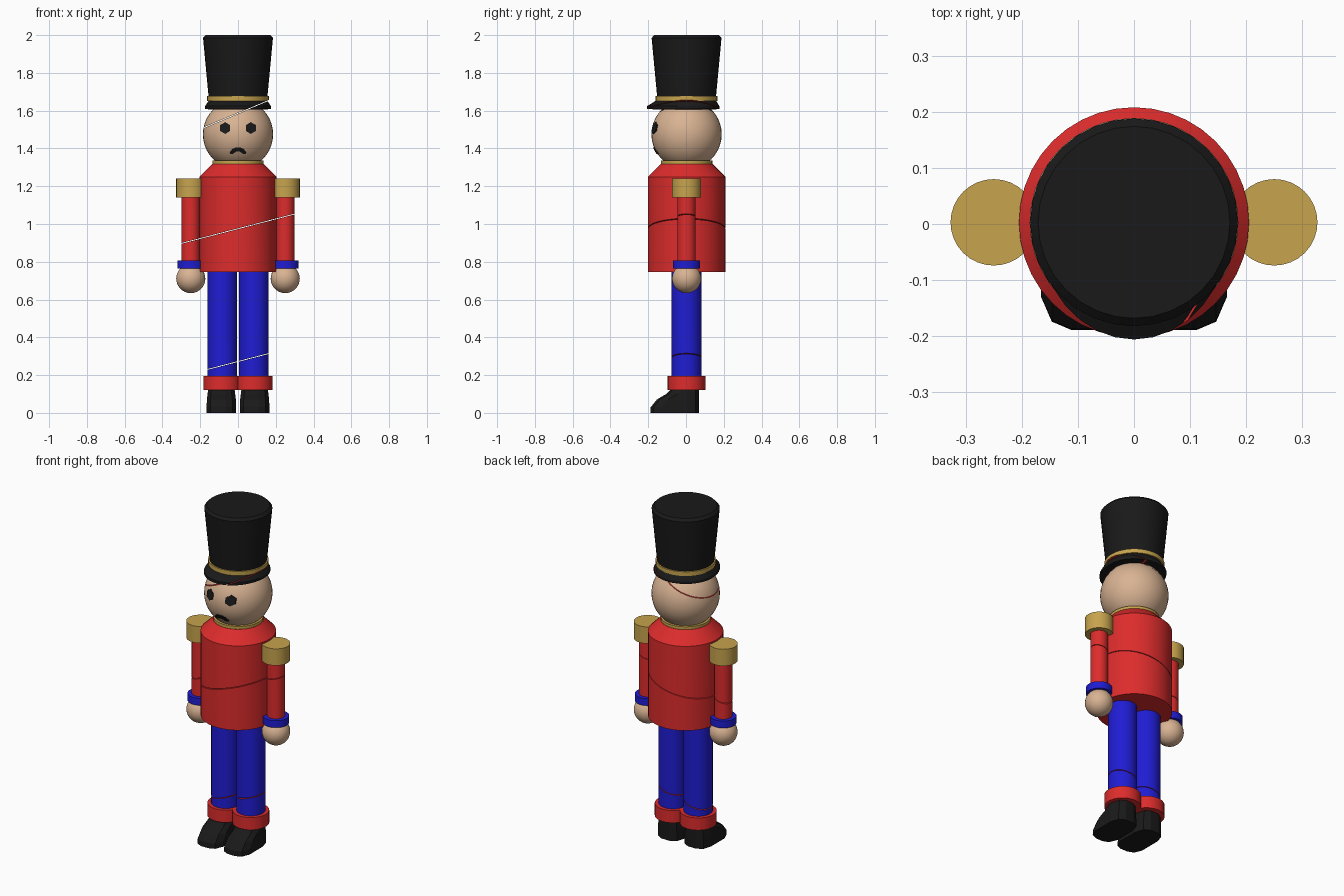
import bpy, bmesh, math
from mathutils import Vector

if "Cube" in bpy.data.objects:
    bpy.data.objects.remove(bpy.data.objects["Cube"])

CY = 0.003  # the body axis sits slightly behind y = 0


def material(name, rgb):
    m = bpy.data.materials.new(name)
    m.diffuse_color = (*rgb, 1)
    m.use_nodes = True
    m.node_tree.nodes["Principled BSDF"].inputs["Base Color"].default_value = m.diffuse_color
    return m


RED = material("red_paint", (0.72, 0.025, 0.025))
BLUE = material("blue_paint", (0.014, 0.012, 0.65))
GOLD = material("gold_paint", (0.57, 0.37, 0.075))
SKIN = material("skin_paint", (0.69, 0.45, 0.29))
BLACK = material("black_paint", (0.01, 0.01, 0.01))

# tilted hairline cuts: height at x = 0 and slope
HEAD_CUT, BODY_CUT, LEG_CUT = (1.586, 0.42), (0.975, 0.259), (0.272, 0.259)


def slit(bm, cut, half=0.002):
    """Remove a thin tilted slice and close both sides."""
    n = Vector((-cut[1], 0, 1)).normalized()
    p = Vector((0, 0, cut[0]))
    for s in (-half, half):
        bmesh.ops.bisect_plane(bm, geom=bm.verts[:] + bm.edges[:] + bm.faces[:],
                               plane_co=p + n * s, plane_no=n)
    inside = [f for f in bm.faces
              if abs((f.calc_center_median() - p).dot(n)) < half - 1e-5]
    if inside:
        bmesh.ops.delete(bm, geom=inside, context='FACES')
        rims = [e for e in bm.edges if e.is_boundary]
        for f in bmesh.ops.holes_fill(bm, edges=rims)["faces"]:
            f.material_index = 1


def finish(name, bm, mat, cut=None, smooth=True):
    bmesh.ops.recalc_face_normals(bm, faces=bm.faces[:])
    if cut:
        slit(bm, cut)
        bmesh.ops.recalc_face_normals(bm, faces=bm.faces[:])
    me = bpy.data.meshes.new(name)
    bm.to_mesh(me)
    bm.free()
    me.materials.append(mat)
    me.materials.append(RED)
    ob = bpy.data.objects.new(name, me)
    bpy.context.collection.objects.link(ob)
    if smooth:
        bpy.ops.object.select_all(action='DESELECT')
        ob.select_set(True)
        bpy.context.view_layer.objects.active = ob
        bpy.ops.object.shade_smooth_by_angle(angle=math.radians(30))
    return ob


def loft(rings):
    """Closed solid through a stack of point rings."""
    bm = bmesh.new()
    rows = [[bm.verts.new(p) for p in r] for r in rings]
    for a, b in zip(rows, rows[1:]):
        for i in range(len(a)):
            j = (i + 1) % len(a)
            bm.faces.new((a[i], a[j], b[j], b[i]))
    bm.faces.new(rows[0][::-1])
    bm.faces.new(rows[-1])
    return bm


def turned(name, profile, mat, x=0, cut=None, seg=32, front=None):
    """Lathe a (radius, z) profile; front stretches each ring towards -y."""
    rings = []
    for k, (r, z) in enumerate(profile):
        ring = []
        for i in range(seg):
            a = 2 * math.pi * i / seg
            y = r * math.sin(a)
            if front and y < 0:
                y *= front[k]
            ring.append((x + r * math.cos(a), y + CY, z))
        rings.append(ring)
    return finish(name, loft(rings), mat, cut)


def tube(name, r, z0, z1, mat, x=0, cut=None):
    return turned(name, [(r, z0), (r, z1)], mat, x, cut)


def ball(name, r, x, z, mat, cut=None, seg=32):
    bm = bmesh.new()
    bmesh.ops.create_uvsphere(bm, u_segments=seg, v_segments=seg // 2, radius=r)
    bmesh.ops.translate(bm, verts=bm.verts[:], vec=(x, CY, z))
    return finish(name, bm, mat, cut)


# torso with sloped shoulders, collar
turned("torso", [(0.205, 0.745), (0.205, 1.25), (0.137, 1.318)], RED, cut=BODY_CUT, seg=40)
tube("collar", 0.136, 1.315, 1.335, GOLD)

# head
HR, HZ = 0.186, 1.475
ball("head", HR, 0, HZ, SKIN, HEAD_CUT, 40)

# hat: crown, band, visor
turned("hat_crown", [(0.154, 1.655), (0.185, 1.985), (0.171, 2.0)], BLACK)
tube("hat_band", 0.164, 1.652, 1.677, GOLD, cut=HEAD_CUT)
turned("hat_brim", [(0.155, 1.607), (0.174, 1.609), (0.174, 1.624), (0.156, 1.652)],
       BLACK, cut=HEAD_CUT, front=[1.1, 1.2, 1.2, 1.05])


def on_face(x, z, lift):
    return (x, CY - math.sqrt(HR * HR - x * x - (z - HZ) ** 2) - lift, z)


# moustache: an arched strip hugging the face
upper = [(-0.045, 1.378), (-0.03, 1.398), (-0.012, 1.405), (0.012, 1.405), (0.03, 1.398), (0.045, 1.378)]
lower = [(-0.04, 1.37), (-0.025, 1.372), (-0.01, 1.383), (0.01, 1.383), (0.025, 1.372), (0.04, 1.37)]
rings = [[on_face(*u, -0.01), on_face(*u, 0.006), on_face(*l, 0.006), on_face(*l, -0.01)]
         for u, l in zip(upper, lower)]
finish("moustache", loft(rings), BLACK, smooth=False)

# shoe outline: half-width x, y position (front scaled per level)
LEVELS = [(0.0, 0.078, -0.189), (0.03, 0.078, -0.187), (0.07, 0.077, -0.155),
          (0.1, 0.073, -0.105), (0.125, 0.07, -0.08)]

for s, side in ((-1, "left"), (1, "right")):
    # eye: six-sided stud
    hexa = [(s * 0.068 + 0.031 * math.sin(i * math.pi / 3),
             1.508 + 0.031 * math.cos(i * math.pi / 3)) for i in range(6)]
    finish(side + "_eye", loft([[on_face(x, z, -0.01) for x, z in hexa],
                                [on_face(x, z, 0.005) for x, z in hexa]]), BLACK, smooth=False)

    # arm
    ax = s * 0.25
    tube(side + "_epaulette", 0.077, 1.14, 1.24, GOLD, ax)
    tube(side + "_arm", 0.048, 0.78, 1.16, RED, ax, BODY_CUT)
    tube(side + "_arm_cuff", 0.071, 0.765, 0.807, BLUE, ax)
    ball(side + "_hand", 0.077, ax, 0.711, SKIN)

    # leg
    lx = s * 0.083
    tube(side + "_leg", 0.079, 0.15, 0.76, BLUE, lx, LEG_CUT)
    tube(side + "_leg_cuff", 0.1, 0.122, 0.196, RED, lx)

    # shoe
    rings = []
    for z, w, f in LEVELS:
        plan = [(0.35, 0.07), (0.8, 0.05), (1, 0.0), (1, f + 0.06), (0.75, f + 0.015), (0.3, f)]
        ring = [(s * 0.088 + w * u, y, z) for u, y in plan]
        ring += [(s * 0.088 - w * u, y, z) for u, y in reversed(plan)]
        rings.append(ring)
    finish(side + "_shoe", loft(rings), BLACK, smooth=False)
